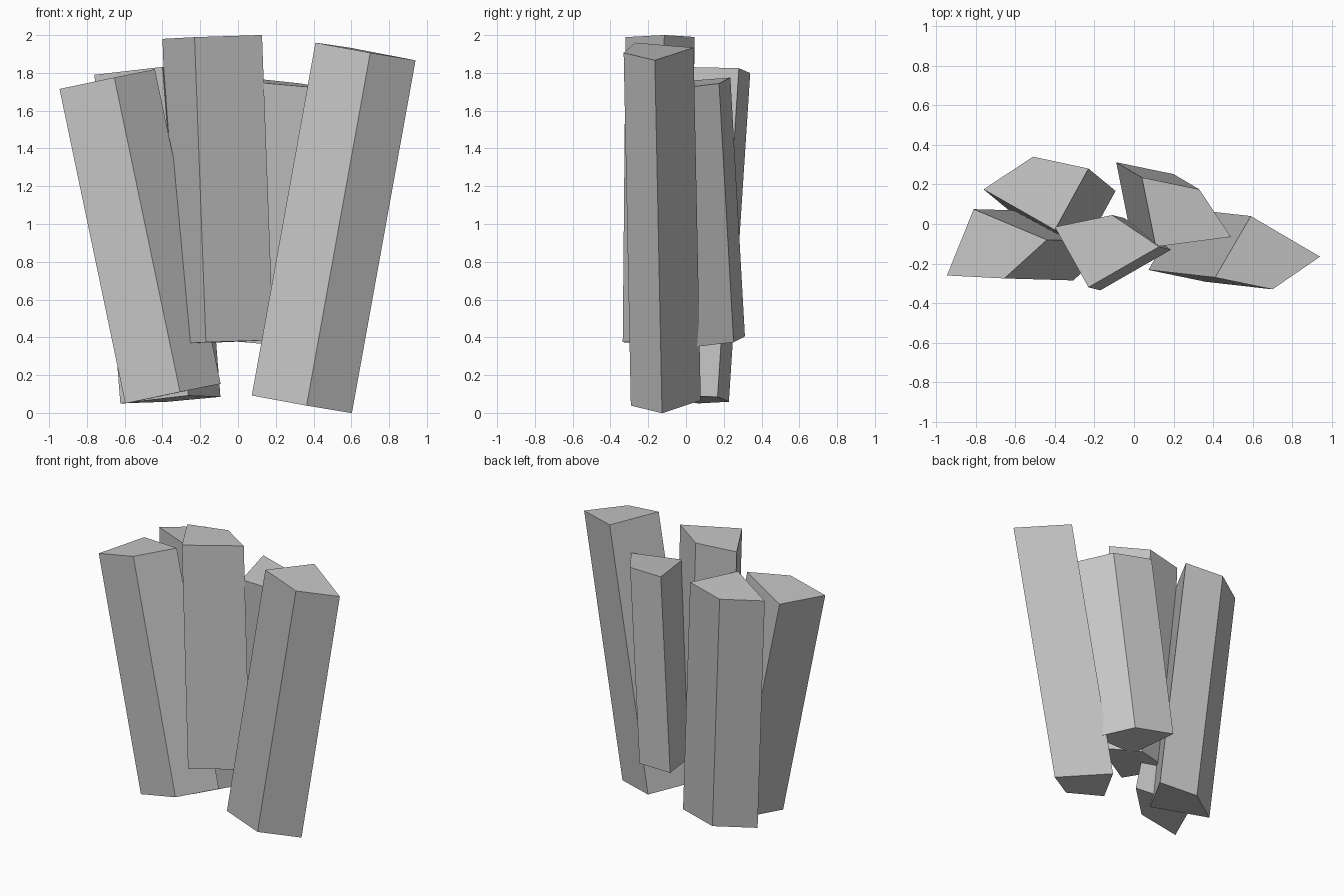
import bpy
import bmesh
from mathutils import Vector

cube = bpy.data.objects.get("Cube")
if cube:
    bpy.data.objects.remove(cube, do_unlink=True)

# Single stone grey
stone = bpy.data.materials.new("stone_grey")
stone.use_nodes = True
grey = (0.56, 0.56, 0.56, 1.0)
stone.diffuse_color = grey
bsdf = stone.node_tree.nodes["Principled BSDF"]
bsdf.inputs["Base Color"].default_value = grey
bsdf.inputs["Roughness"].default_value = 0.9


def column(name, outline, top_z, axis):
    """Leaning prism: its end caps are square to the axis.
    outline holds the top corners; top_z is the height of the first."""
    axis = Vector(axis)
    x0, y0 = outline[0]
    bm = bmesh.new()
    corners = []
    for x, y in outline:
        z = top_z - ((x - x0) * axis.x + (y - y0) * axis.y) / axis.z
        corners.append(bm.verts.new((x, y, z)))
    cap = bm.faces.new(corners)
    grown = bmesh.ops.extrude_face_region(bm, geom=[cap], use_keep_orig=True)
    foot = [v for v in grown["geom"] if isinstance(v, bmesh.types.BMVert)]
    bmesh.ops.translate(bm, verts=foot, vec=-axis)
    bmesh.ops.recalc_face_normals(bm, faces=bm.faces)
    mesh = bpy.data.meshes.new(name)
    bm.to_mesh(mesh)
    bm.free()
    mesh.materials.append(stone)
    obj = bpy.data.objects.new(name, mesh)
    bpy.context.collection.objects.link(obj)
    return obj


# Front row of columns
column("left_front_column",
       [(0.41, -0.27), (0.70, -0.33), (0.94, -0.165), (0.59, 0.04)],
       1.96, (0.337, -0.038, 1.868))
column("centre_column",
       [(-0.40, -0.015), (-0.23, -0.32), (0.127, -0.115), (-0.11, 0.045)],
       1.98, (-0.06, 0.015, 1.615))
column("right_front_column",
       [(-0.945, -0.26), (-0.655, -0.275), (-0.44, -0.08), (-0.81, 0.075)],
       1.715, (-0.348, 0.01, 1.665))

# Back row of columns
column("right_back_column",
       [(-0.76, 0.175), (-0.40, -0.03), (-0.23, 0.28), (-0.51, 0.34)],
       1.79, (-0.137, 0.113, 1.74))
column("left_back_column",
       [(0.04, 0.235), (0.11, -0.115), (0.49, -0.065), (0.33, 0.175)],
       1.775, (0.13, -0.077, 1.37))
